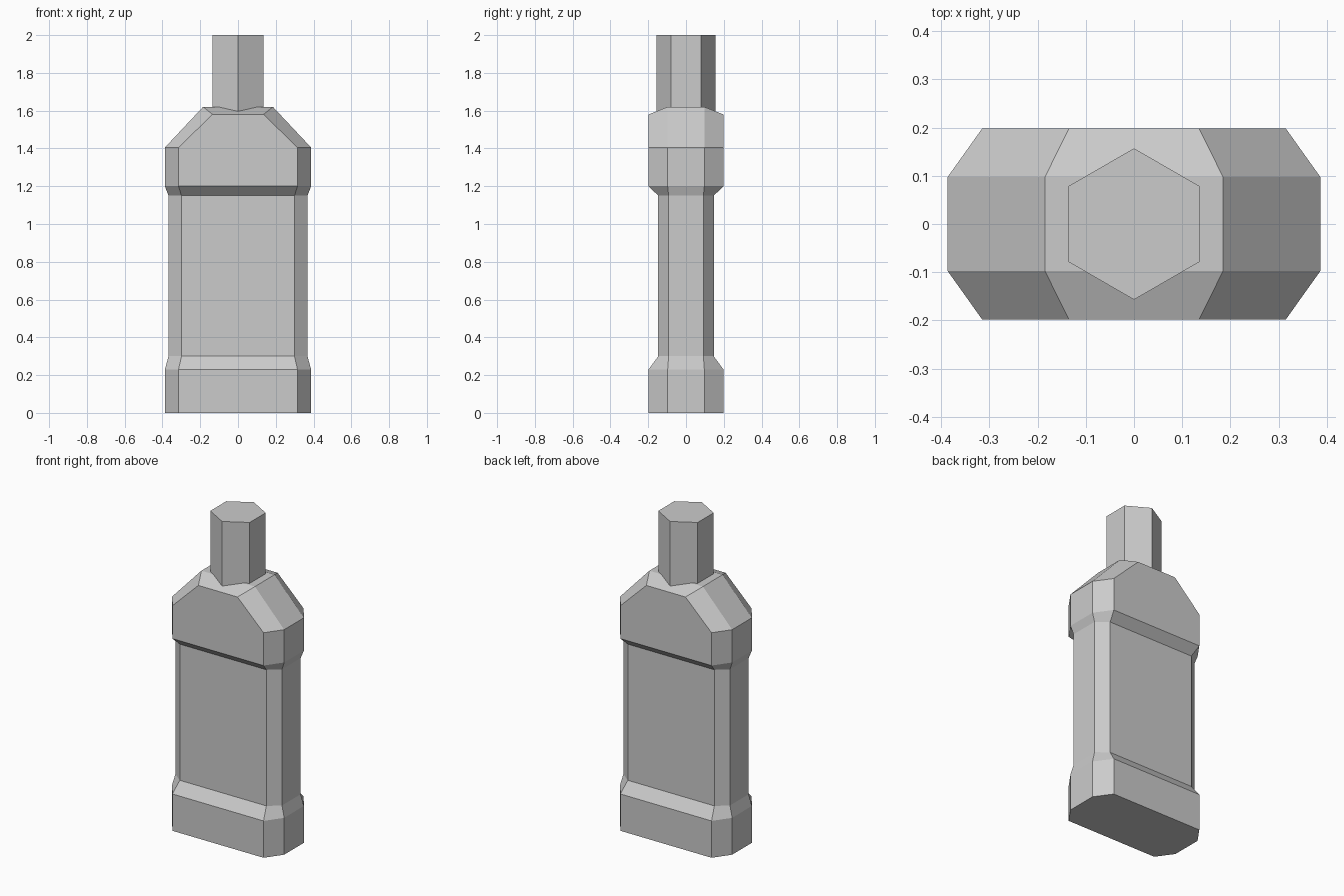
import bpy, bmesh

if "Cube" in bpy.data.objects:
    bpy.data.objects.remove(bpy.data.objects["Cube"])

def make_object(name, bm):
    bmesh.ops.recalc_face_normals(bm, faces=bm.faces)
    mesh = bpy.data.meshes.new(name)
    bm.to_mesh(mesh)
    bm.free()
    obj = bpy.data.objects.new(name, mesh)
    bpy.context.collection.objects.link(obj)
    return obj

def ring(bm, hx, fx, hy, fy, z_end, z_front):
    # Chamfered rectangle: end corners at z_end, front/back corners at z_front
    quarter = [(hx, fy, z_end), (fx, hy, z_front)]
    pts = (quarter + [(-x, y, z) for x, y, z in reversed(quarter)]
           + [(-x, -y, z) for x, y, z in quarter]
           + [(x, -y, z) for x, y, z in reversed(quarter)])
    return [bm.verts.new(p) for p in pts]

# Bottle body: stacked octagonal sections
wide = (0.387, 0.315, 0.198, 0.097)
waist = (0.368, 0.299, 0.147, 0.092)
top = (0.185, 0.135, 0.198, 0.097)
sections = [(wide, 0, 0), (wide, 0.23, 0.23), (waist, 0.30, 0.30),
            (waist, 1.15, 1.15), (wide, 1.20, 1.20),
            (wide, 1.405, 1.405), (top, 1.62, 1.58)]
bm = bmesh.new()
rings = [ring(bm, *s, ze, zf) for s, ze, zf in sections]
for a, b in zip(rings, rings[1:]):
    for i in range(8):
        j = (i + 1) % 8
        bm.faces.new((a[i], a[j], b[j], b[i]))
bm.faces.new(rings[0])

# Shoulder top: flat centre with sloped front and back
r = rings[-1]
bm.faces.new((r[0], r[1], r[2], r[3]))
bm.faces.new((r[0], r[3], r[4], r[7]))
bm.faces.new((r[4], r[5], r[6], r[7]))
bottle = make_object("bottle", bm)

# Hexagonal neck with points to front and back, merged into the shoulder
bpy.ops.mesh.primitive_cylinder_add(vertices=6, radius=0.157, depth=0.5,
                                    location=(0, 0, 1.75))
neck = bpy.context.object
neck.name = "neck"
union = bottle.modifiers.new("join_neck", "BOOLEAN")
union.operation = "UNION"
union.solver = "EXACT"
union.object = neck
bpy.context.view_layer.objects.active = bottle
bpy.ops.object.modifier_apply(modifier=union.name)
bpy.data.objects.remove(neck)
